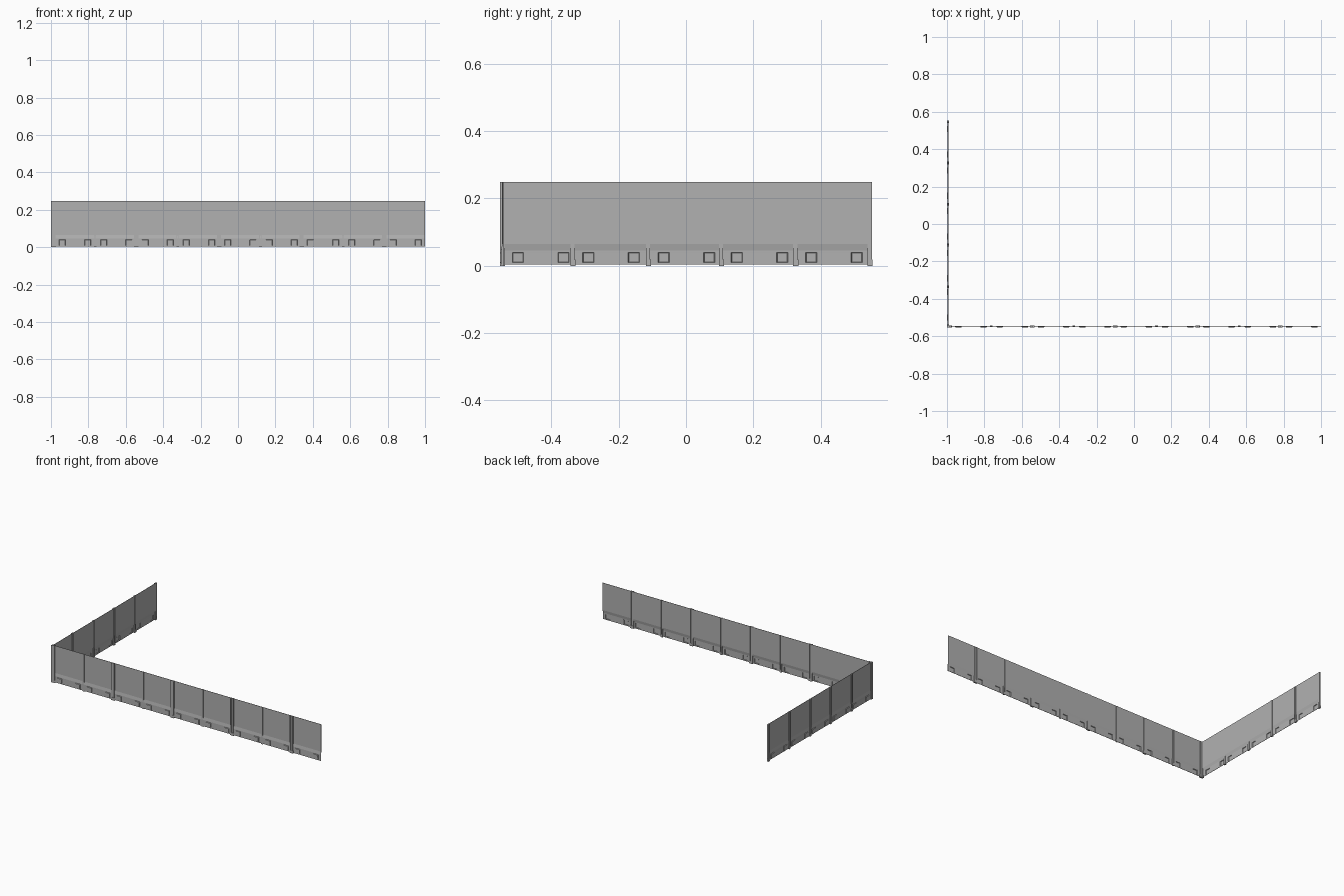
import bpy, bmesh
from mathutils import Vector, Matrix

cube = bpy.data.objects.get("Cube")
if cube:
    bpy.data.objects.remove(cube, do_unlink=True)

grey = bpy.data.materials.new("steel grey")
grey.use_nodes = True
colour = (0.44, 0.44, 0.44, 1)
grey.diffuse_color = colour
grey.node_tree.nodes["Principled BSDF"].inputs["Base Color"].default_value = colour

HEIGHT = 0.248
POCKET_W = 0.034


def finish(bm, name):
    mesh = bpy.data.meshes.new(name)
    bm.to_mesh(mesh)
    bm.free()
    mesh.materials.append(grey)
    obj = bpy.data.objects.new(name, mesh)
    bpy.context.collection.objects.link(obj)
    return obj


class Wall:
    """A run of sheet panels: u runs along it, d points outward."""

    def __init__(self, name, origin, along, out):
        self.name = name
        self.origin, self.along, self.out = Vector(origin), Vector(along), Vector(out)

    def place(self, u, d, z):
        return self.origin + self.along * u + self.out * d + Vector((0, 0, z))

    def box(self, bm, u, d, z):
        # u, d and z are (low, high) ranges
        mid = self.place(sum(u) / 2, sum(d) / 2, sum(z) / 2)
        size = self.along * (u[1] - u[0]) + self.out * (d[1] - d[0])
        scale = Matrix.Diagonal((abs(size.x), abs(size.y), z[1] - z[0], 1))
        bmesh.ops.create_cube(bm, size=1, matrix=Matrix.Translation(mid) @ scale)

    def post(self, u, width, reach):
        # channel post: web with raised flanges on both faces, and a foot
        bm = bmesh.new()
        h = width / 2
        self.box(bm, (u - h, u + h), (-0.001, reach - 0.003), (0, HEIGHT))
        for side in (-1, 1):
            edge = sorted((u + side * h, u + side * h * 0.45))
            self.box(bm, edge, (-0.003, reach), (0, HEIGHT))
        self.box(bm, (u - h, u + h + 0.002), (-0.003, reach), (0, 0.018))
        finish(bm, self.name + "_post")

    def panel(self, start, end):
        # pressed sheet: skirt bent outward, two pockets embossed in it
        pockets = [start + 0.047, start + 0.182]
        us = [start, end]
        for p in pockets:
            for s in (-1, 1):
                us += [p + s * POCKET_W / 2, p + s * (POCKET_W / 2 - 0.002)]
        us.sort()
        zs = [0.004, 0.009, 0.010, 0.038, 0.040, 0.046, 0.065, HEIGHT]

        def depth(u, z):
            if any(abs(u - p) < POCKET_W / 2 - 0.001 for p in pockets) and 0.0095 < z < 0.039:
                return 0.0072
            return 0.0035 if z < 0.05 else 0.0

        bm = bmesh.new()
        rows = [[bm.verts.new(self.place(u, depth(u, z), z)) for u in us] for z in zs]
        for low, high in zip(rows, rows[1:]):
            for i in range(len(us) - 1):
                bm.faces.new((low[i], low[i + 1], high[i + 1], high[i]))
        bm.normal_update()
        if sum(f.normal.dot(self.out) for f in bm.faces) < 0:
            bmesh.ops.reverse_faces(bm, faces=bm.faces[:])
        obj = finish(bm, self.name + "_panel")
        thick = obj.modifiers.new("sheet", "SOLIDIFY")
        thick.thickness = 0.0016
        thick.offset = 0


# long front wall: posts alternate between deep and slim
front = Wall("front_wall", (0, -0.545, 0), (1, 0, 0), (0, -1, 0))
stops = [-0.986 + 0.221 * i for i in range(9)]
for i, (a, b) in enumerate(zip(stops, stops[1:] + [1.0])):
    front.panel(a, b)
    if i % 2 == 0:
        front.post(a, 0.022, 0.008)
    else:
        front.post(a, 0.012, 0.0045)

# short side wall
side = Wall("side_wall", (-0.992, 0, 0), (0, 1, 0), (-1, 0, 0))
stops = [-0.546, -0.337, -0.113, 0.104, 0.325, 0.546]
for a, b in zip(stops, stops[1:]):
    side.panel(a, b)
for a in stops:
    side.post(a, 0.013, 0.008)

# corner post joining the two walls
bm = bmesh.new()
front.box(bm, (-1.0, -0.988), (-0.003, 0.008), (0, HEIGHT))
finish(bm, "corner_post")
